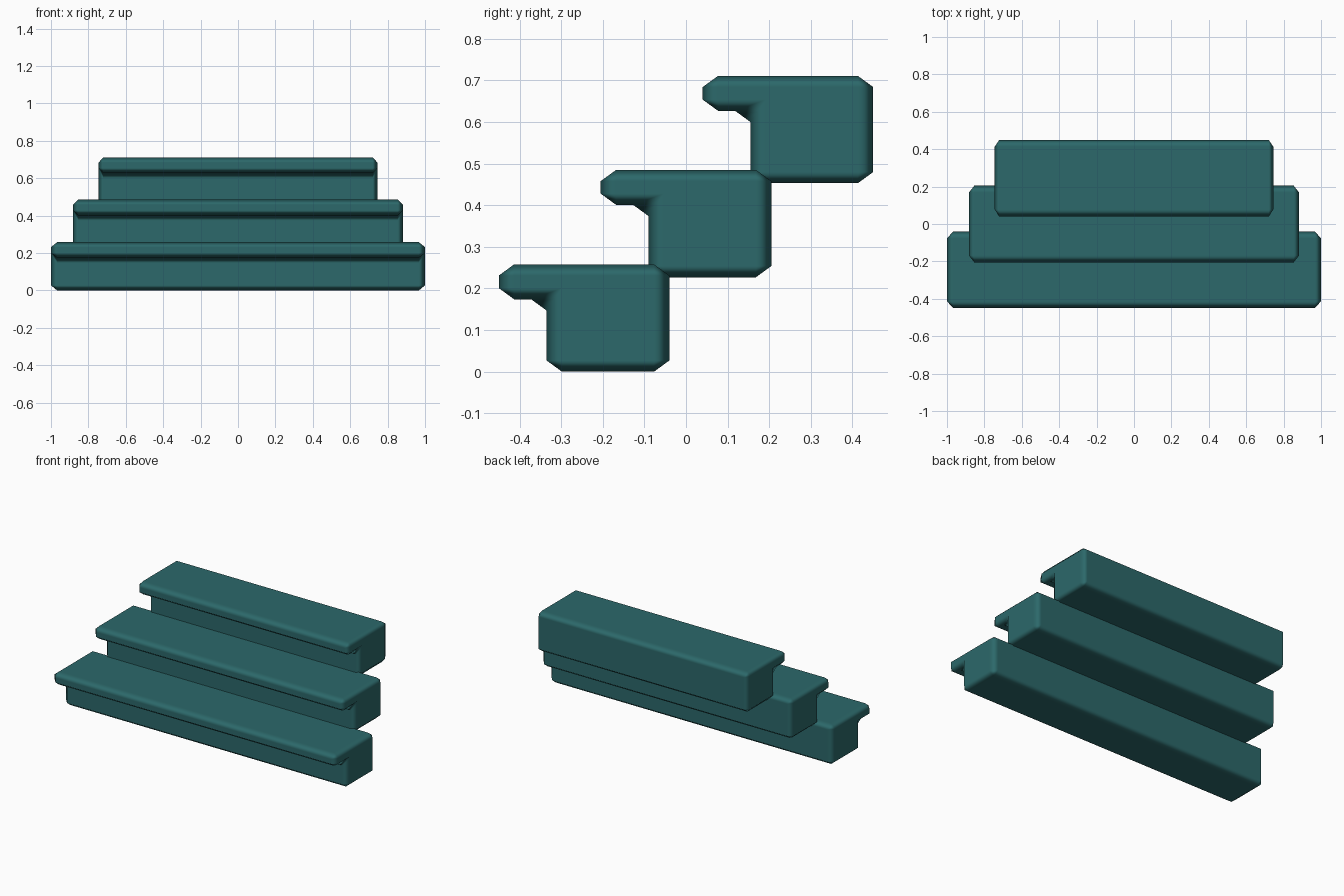
import bpy
import bmesh

if "Cube" in bpy.data.objects:
    bpy.data.objects.remove(bpy.data.objects["Cube"])

mat = bpy.data.materials.new("teal")
mat.diffuse_color = (0.025, 0.14, 0.145, 1)
mat.use_nodes = True
mat.node_tree.nodes["Principled BSDF"].inputs["Base Color"].default_value = mat.diffuse_color

# Step cross-section (y, z): block with an overhanging front nosing
PROFILE = [(-0.205, 0.258), (-0.205, 0.174), (-0.09, 0.174),
           (-0.09, 0.0), (0.205, 0.0), (0.205, 0.258)]
BEVEL_Y, BEVEL_Z = 0.037, 0.027


def make_step(name, half_width, y, z):
    # Mesh is built in bevel-sized units, so the object scale stretches the bevel
    scale = (0.033 * half_width, BEVEL_Y, BEVEL_Z)
    bm = bmesh.new()
    verts = [bm.verts.new((-half_width / scale[0], py / BEVEL_Y, pz / BEVEL_Z))
             for py, pz in PROFILE]
    face = bm.faces.new(verts)
    ext = bmesh.ops.extrude_face_region(bm, geom=[face])
    moved = [g for g in ext["geom"] if isinstance(g, bmesh.types.BMVert)]
    bmesh.ops.translate(bm, verts=moved, vec=(2 * half_width / scale[0], 0, 0))
    bmesh.ops.recalc_face_normals(bm, faces=bm.faces[:])
    for f in bm.faces:
        f.smooth = True
    mesh = bpy.data.meshes.new(name)
    bm.to_mesh(mesh)
    bm.free()
    mesh.materials.append(mat)
    ob = bpy.data.objects.new(name, mesh)
    bpy.context.collection.objects.link(ob)
    ob.scale = scale
    ob.location = (0, y, z)
    # Single chamfer with smooth blended normals
    bev = ob.modifiers.new("chamfer", 'BEVEL')
    bev.width = 1.0
    bev.segments = 1
    bev.limit_method = 'ANGLE'
    bev.harden_normals = True
    return ob


# Three steps, narrowing upward
make_step("bottom_step", 1.0, -0.245, 0.0)
make_step("middle_step", 0.883, 0.0, 0.227)
make_step("top_step", 0.745, 0.245, 0.453)
